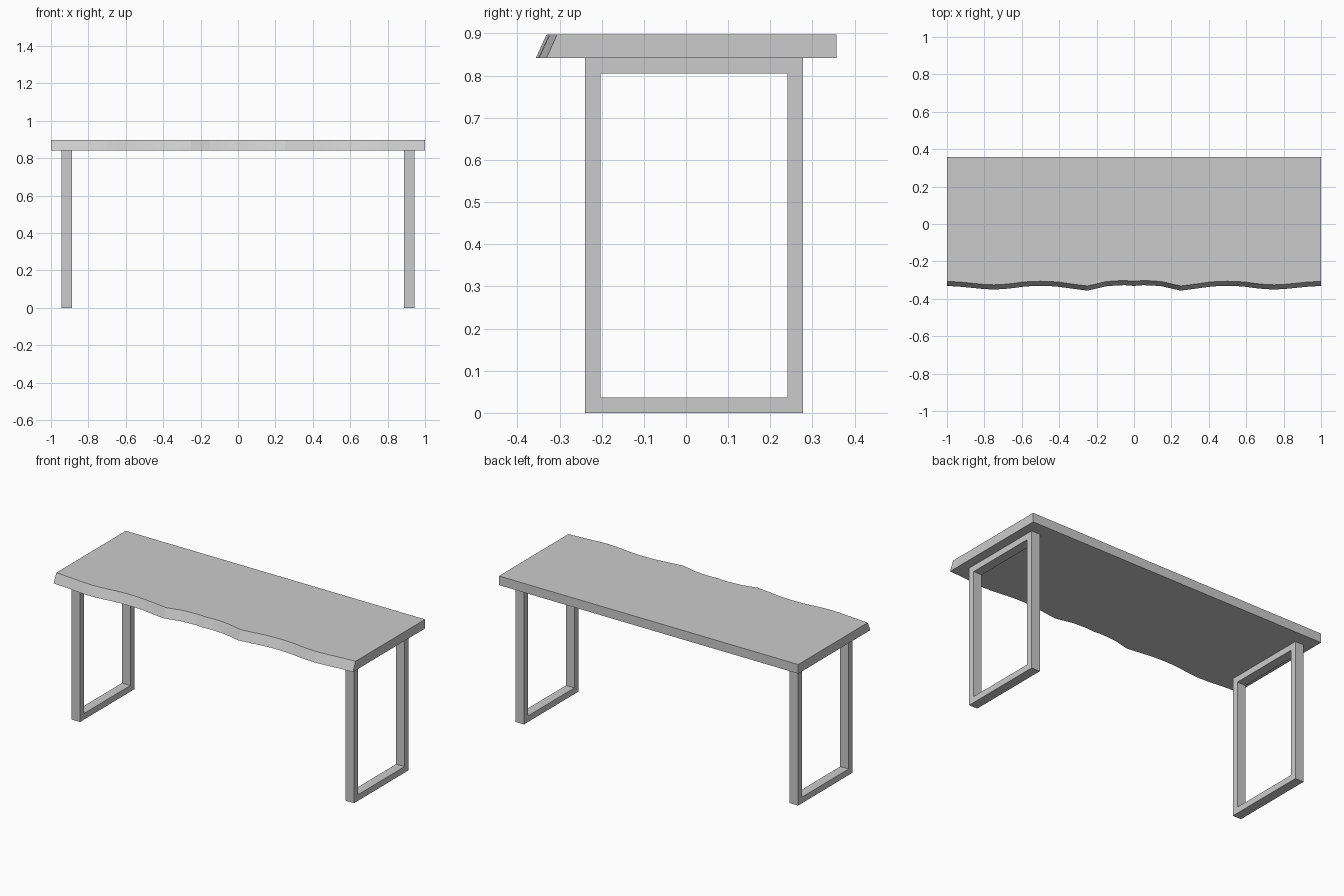
import bpy, bmesh

if "Cube" in bpy.data.objects:
    bpy.data.objects.remove(bpy.data.objects["Cube"])


def extrude_profile(name, bottom, top):
    """Closed prism between two matching point loops."""
    bm = bmesh.new()
    lo = [bm.verts.new(p) for p in bottom]
    hi = [bm.verts.new(p) for p in top]
    bm.faces.new(lo[::-1])
    bm.faces.new(hi)
    n = len(lo)
    for i in range(n):
        j = (i + 1) % n
        bm.faces.new((lo[i], lo[j], hi[j], hi[i]))
    bmesh.ops.recalc_face_normals(bm, faces=bm.faces)
    return finish(name, bm)


def finish(name, bm):
    mesh = bpy.data.meshes.new(name)
    bm.to_mesh(mesh)
    bm.free()
    obj = bpy.data.objects.new(name, mesh)
    bpy.context.collection.objects.link(obj)
    return obj


# Tabletop: slab with a wavy live edge at the front, undercut toward the top
Z0, Z1, BACK, SLOPE = 0.842, 0.897, 0.357, 0.025
half = [(0, -.331), (.05, -.327), (.10, -.329), (.15, -.333), (.20, -.345),
        (.25, -.356), (.32, -.347), (.40, -.336), (.45, -.332), (.50, -.331),
        (.55, -.332), (.60, -.336), (.65, -.343), (.70, -.348), (.75, -.350),
        (.80, -.348), (.85, -.343), (.92, -.336), (1, -.331)]
edge = [(-x, y) for x, y in half[:0:-1]] + half
bottom = [(x, y, Z0) for x, y in edge] + [(1, BACK, Z0), (-1, BACK, Z0)]
top = [(x, y + SLOPE, Z1) for x, y in edge] + [(1, BACK, Z1), (-1, BACK, Z1)]
extrude_profile("tabletop", bottom, top)


# Legs: rectangular hoop frames, one at each end
def leg_frame(name, x0, x1):
    y0, y1, z0, z1, t = -0.24, 0.278, 0.0, Z0, 0.037
    outer = [(y0, z0), (y1, z0), (y1, z1), (y0, z1)]
    inner = [(y0 + t, z0 + t), (y1 - t, z0 + t), (y1 - t, z1 - t), (y0 + t, z1 - t)]
    bm = bmesh.new()
    rings = [[bm.verts.new((x, y, z)) for y, z in loop]
             for x, loop in ((x0, outer), (x1, outer), (x1, inner), (x0, inner))]
    for k in range(4):
        a, b = rings[k], rings[(k + 1) % 4]
        for i in range(4):
            j = (i + 1) % 4
            bm.faces.new((a[i], a[j], b[j], b[i]))
    bmesh.ops.recalc_face_normals(bm, faces=bm.faces)
    return finish(name, bm)


leg_frame("left_leg_frame", -0.944, -0.888)
leg_frame("right_leg_frame", 0.888, 0.944)
